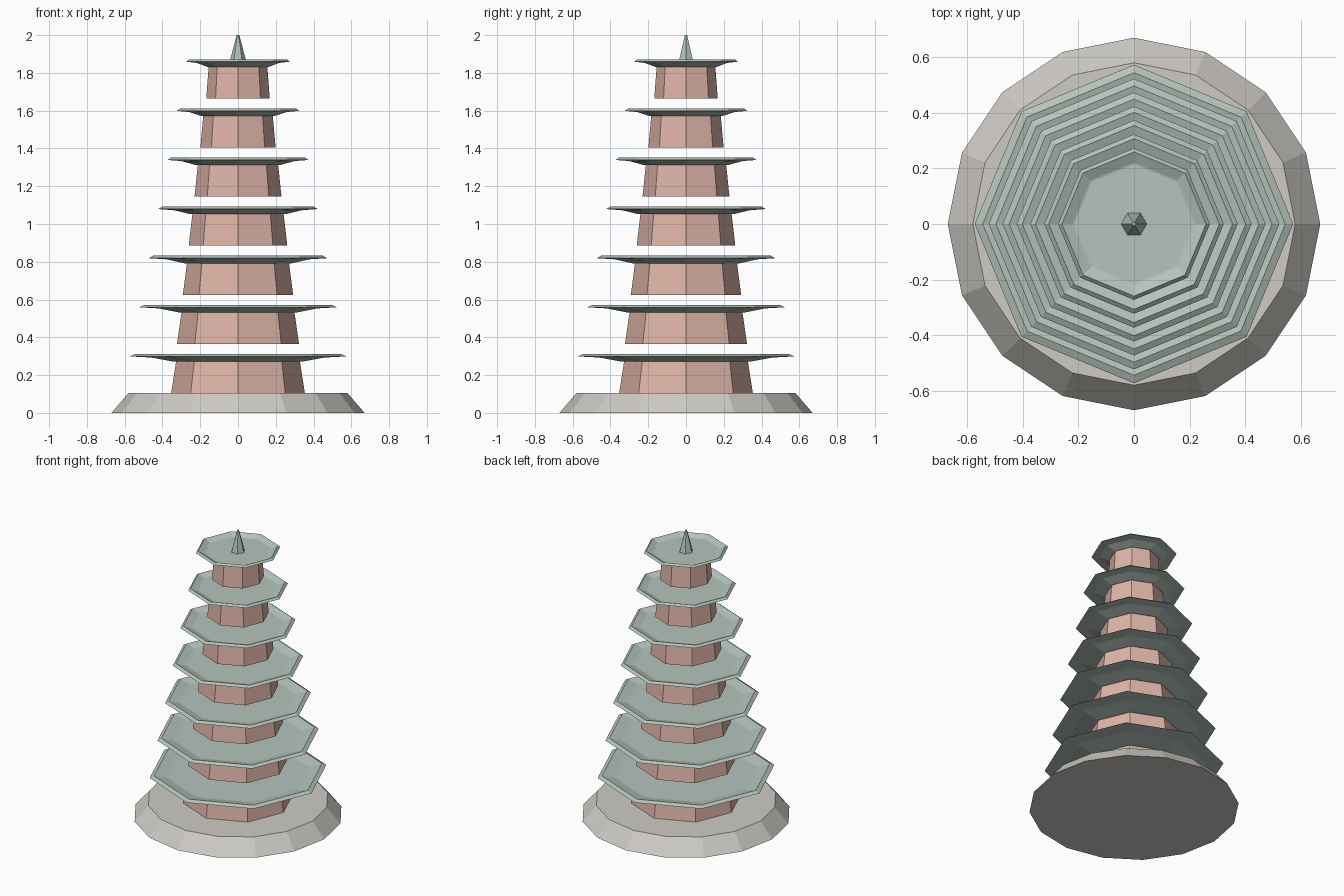
import bpy, bmesh
from math import cos, sin, tau

if "Cube" in bpy.data.objects:
    bpy.data.objects.remove(bpy.data.objects["Cube"])


def material(name, rgb):
    m = bpy.data.materials.new(name)
    m.diffuse_color = (*rgb, 1)
    m.use_nodes = True
    m.node_tree.nodes["Principled BSDF"].inputs["Base Color"].default_value = m.diffuse_color
    return m


STONE = material("stone", (0.62, 0.60, 0.56))
BRICK = material("red_wall", (0.74, 0.46, 0.39))
TILE = material("green_tile", (0.46, 0.55, 0.50))


def lathe(name, profile, sides, mat):
    """Closed faceted solid from (radius, z) rings, bottom cap to top cap."""
    bm = bmesh.new()
    rings = [[bm.verts.new((r * cos(tau * i / sides), r * sin(tau * i / sides), z))
              for i in range(sides)] for r, z in profile]
    for a, b in zip(rings, rings[1:]):
        for i in range(sides):
            j = (i + 1) % sides
            bm.faces.new((a[i], a[j], b[j], b[i]))
    bm.faces.new(rings[0][::-1])
    bm.faces.new(rings[-1])
    me = bpy.data.meshes.new(name)
    bm.to_mesh(me)
    bm.free()
    me.materials.append(mat)
    ob = bpy.data.objects.new(name, me)
    bpy.context.collection.objects.link(ob)
    return ob


# stone plinth
lathe("plinth", [(0.67, 0), (0.58, 0.105)], 16, STONE)

# seven storeys, each a tapered wall with a shallow dished roof
for k in range(7):
    z = 0.105 + 0.26 * k
    wall = 0.354 - 0.031 * k
    eave = 0.573 - 0.05 * k
    lathe(f"wall_{k + 1}", [(wall, z), (wall * 0.92, z + 0.18)], 8, BRICK)
    lathe(f"roof_{k + 1}", [
        (eave * 0.60, z + 0.167),   # underside next to the wall
        (eave * 0.80, z + 0.188),
        (eave, z + 0.194),          # eave edge
        (eave * 0.95, z + 0.207),   # raised rim
        (eave * 0.80, z + 0.187),   # dish floor
    ], 8, TILE)

# spire
lathe("spire", [(0.047, 1.848), (0.007, 2.0)], 6, TILE)
